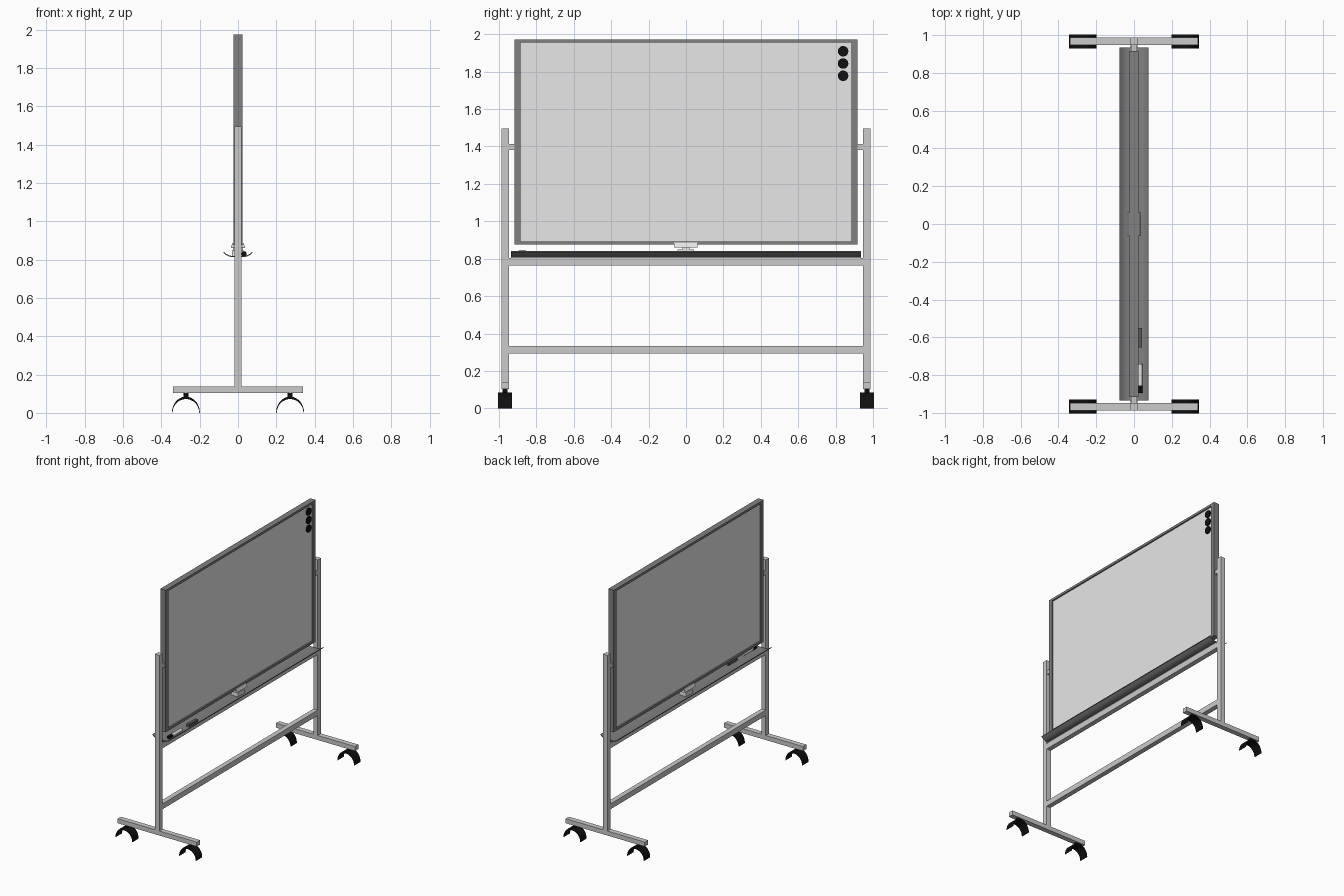
import bpy, bmesh, math
from mathutils import Matrix

cube = bpy.data.objects.get("Cube")
if cube:
    bpy.data.objects.remove(cube, do_unlink=True)


def material(name, value):
    m = bpy.data.materials.new(name)
    m.use_nodes = True
    colour = (value, value, value, 1)
    m.diffuse_color = colour
    m.node_tree.nodes["Principled BSDF"].inputs["Base Color"].default_value = colour
    return m


white = material("board white", 0.8)
metal = material("light metal", 0.6)
grey = material("frame grey", 0.22)
dark = material("eraser dark grey", 0.1)
black = material("rubber black", 0.005)


def finish(name, bm, mat, smooth=False):
    bmesh.ops.recalc_face_normals(bm, faces=bm.faces)
    mesh = bpy.data.meshes.new(name)
    bm.to_mesh(mesh)
    bm.free()
    mesh.materials.append(mat)
    ob = bpy.data.objects.new(name, mesh)
    bpy.context.collection.objects.link(ob)
    if smooth:
        bpy.context.view_layer.objects.active = ob
        bpy.ops.object.select_all(action='DESELECT')
        ob.select_set(True)
        bpy.ops.object.shade_smooth_by_angle(angle=math.radians(35))
    return ob


def box(name, x, y, z, mat):
    """Box from (min, max) pairs on each axis."""
    bm = bmesh.new()
    bmesh.ops.create_cube(bm, size=1)
    for v in bm.verts:
        v.co = [(lo + hi) / 2 + c * (hi - lo) for c, (lo, hi) in zip(v.co, (x, y, z))]
    return finish(name, bm, mat)


def cylinder(name, centre, radius, depth, axis, mat, sides=24, tip=None):
    turn = Matrix.Rotation(math.pi / 2, 4, {'X': 'Y', 'Y': 'X'}.get(axis, 'Z'))
    if axis == 'Z':
        turn = Matrix.Identity(4)
    bm = bmesh.new()
    bmesh.ops.create_cone(bm, cap_ends=True, segments=sides, radius1=radius,
                          radius2=radius if tip is None else tip, depth=depth,
                          matrix=Matrix.Translation(centre) @ turn)
    return finish(name, bm, mat, True)


def extrude_y(name, profile, y0, y1, mat, smooth=False):
    """Sweep a closed x-z outline along y."""
    bm = bmesh.new()
    face = bm.faces.new([bm.verts.new((x, y0, z)) for x, z in profile])
    new = bmesh.ops.extrude_face_region(bm, geom=[face])["geom"]
    verts = [g for g in new if isinstance(g, bmesh.types.BMVert)]
    bmesh.ops.translate(bm, verts=verts, vec=(0, y1 - y0, 0))
    return finish(name, bm, mat, smooth)


def arch(x, steps=20):
    """Crescent wheel cover outline, thin at both ends."""
    outer, inner = [], []
    for i in range(steps + 1):
        a = math.pi * i / steps
        c, s = math.cos(a), math.sin(a)
        outer.append((x + 0.073 * c, 0.085 * s))
        inner.append((x + 0.069 * c, 0.002 + 0.07 * s))
    return outer + inner[::-1]


# Stand: posts, feet, casters and pivots on both ends
for s, side in ((1, "back"), (-1, "front")):
    y = 0.967 * s
    span = (y - 0.02, y + 0.02)
    box(side + "_post", (-0.019, 0.019), span, (0.13, 1.495), metal)
    box(side + "_foot", (-0.338, 0.338), span, (0.103, 0.138), metal)
    box(side + "_pivot", (-0.015, 0.015), sorted((0.91 * s, 0.95 * s)), (1.38, 1.412), metal)
    for x, end in ((0.272, "left"), (-0.272, "right")):
        extrude_y(f"{side}_{end}_caster", arch(x), y - 0.037, y + 0.037, black, True)
        cylinder(f"{side}_{end}_caster_stem", (x, y, 0.092), 0.013, 0.03, 'Z', black, 16)

for name, z in (("upper_crossbar", 0.784), ("lower_crossbar", 0.313)):
    box(name, (-0.019, 0.019), (-0.948, 0.948), (z - 0.021, z + 0.021), metal)

# Board: recessed double sided panel in a frame
box("board_panel", (-0.012, 0.012), (-0.9, 0.9), (0.88, 1.965), white)
for s, side in ((1, "back"), (-1, "front")):
    box(side + "_frame_side", (-0.023, 0.023), sorted((0.884 * s, 0.916 * s)), (0.875, 1.973), grey)
for name, z in (("frame_bottom", 0.875), ("frame_top", 1.955)):
    box(name, (-0.023, 0.023), (-0.884, 0.884), (z, z + 0.018), grey)

# Magnets on one face
for i in range(3):
    cylinder(f"magnet_{i + 1}", (0.016, 0.84, 1.909 - 0.0655 * i), 0.028, 0.012, 'X', black)

# Curved tray
half = [(0, 0.812), (0.035, 0.813), (0.05, 0.817), (0.064, 0.825), (0.077, 0.836)]
lower = [(-x, z) for x, z in half[:0:-1]] + half
upper = [(x * 0.985, z + 0.006) for x, z in lower]
extrude_y("tray", lower + upper[::-1], -0.935, 0.935, grey, True)
box("tray_support", (-0.019, 0.019), (-0.935, 0.935), (0.803, 0.814), grey)

# Board catches: tilted plate, stem and base on both faces
for s, side in ((1, "left"), (-1, "right")):
    plate = [(0.025, 0.887), (0.029, 0.887), (0.038, 0.86), (0.024, 0.86)]
    extrude_y(side + "_catch", [(s * x, z) for x, z in plate], -0.064, 0.062, white)
    box(side + "_catch_stem", sorted((0.012 * s, 0.026 * s)), (-0.018, 0.018), (0.845, 0.866), white)
box("catch_base", (-0.03, 0.03), (-0.045, 0.042), (0.816, 0.848), white)

# Marker and eraser lying on the tray
cylinder("marker_body", (0.032, -0.80, 0.83), 0.012, 0.12, 'Y', white)
cylinder("marker_cap", (0.032, -0.875, 0.83), 0.0135, 0.04, 'Y', black)
box("eraser", (0.02, 0.043), (-0.655, -0.55), (0.817, 0.842), dark)
